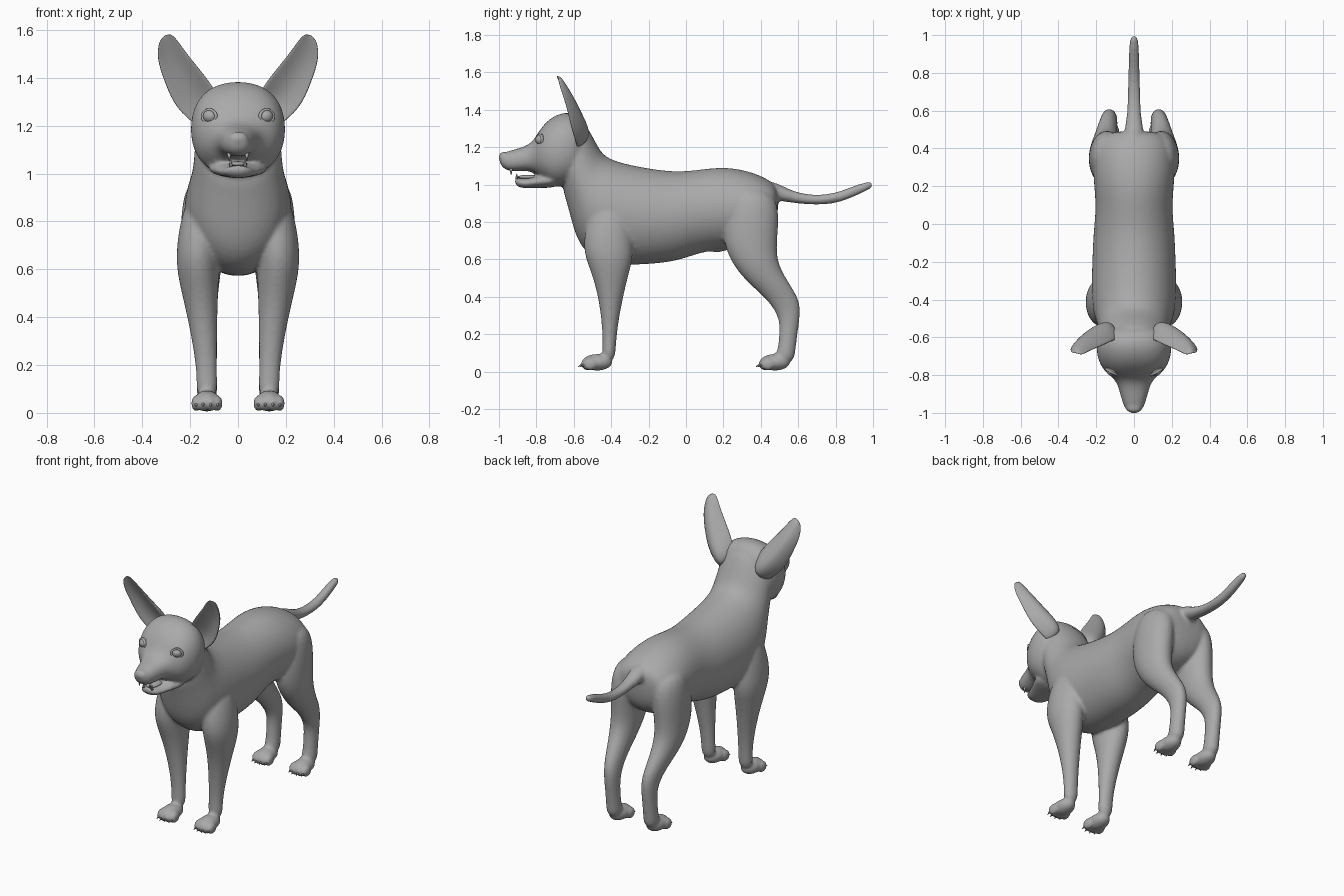
import bpy, bmesh
from math import sin, cos, pi, radians, copysign
from mathutils import Vector, Matrix, Euler

cube = bpy.data.objects.get("Cube")
if cube:
    bpy.data.objects.remove(cube, do_unlink=True)

grey = bpy.data.materials.new("plain_grey")
grey.use_nodes = True
COLOUR = (0.4, 0.4, 0.4, 1)
grey.diffuse_color = COLOUR
grey.node_tree.nodes["Principled BSDF"].inputs["Base Color"].default_value = COLOUR

SIDES = (("left", 1), ("right", -1))
SEGMENTS = 16


def finish(name, bm):
    """Turn a bmesh into a smooth shaded object."""
    bmesh.ops.recalc_face_normals(bm, faces=bm.faces)
    for face in bm.faces:
        face.smooth = True
    mesh = bpy.data.meshes.new(name)
    bm.to_mesh(mesh)
    bm.free()
    mesh.materials.append(grey)
    obj = bpy.data.objects.new(name, mesh)
    bpy.context.collection.objects.link(obj)
    return obj


def skin(bm, loops):
    """Bridge closed loops of points and cap both ends."""
    rings = [[bm.verts.new(p) for p in loop] for loop in loops]
    n = len(rings[0])
    for a, b in zip(rings, rings[1:]):
        for i in range(n):
            j = (i + 1) % n
            bm.faces.new((a[i], a[j], b[j], b[i]))
    bm.faces.new(rings[0])
    bm.faces.new(rings[-1][::-1])


def loft(bm, rows, side=1, power=1.0):
    """Each row: centre x, half width, then y and z of two opposite outline points."""
    swell = 6 / (4 + 2 * cos(2 * pi / SEGMENTS))   # offsets subdivision shrinkage
    loops = []
    for x, half, ya, za, yb, zb in rows:
        a, b = Vector((0, ya, za)), Vector((0, yb, zb))
        mid, arm = (a + b) / 2, (a - b) / 2 * swell
        loop = []
        for i in range(SEGMENTS):
            t = 2 * pi * i / SEGMENTS
            c, s = (copysign(abs(v) ** power, v) for v in (cos(t), sin(t)))
            loop.append(mid + arm * s + Vector((side * x + half * swell * c, 0, 0)))
        loops.append(loop)
    skin(bm, loops)


def ball(bm, centre, radii):
    place = Matrix.LocRotScale(Vector(centre), None, Vector(radii))
    bmesh.ops.create_uvsphere(bm, u_segments=16, v_segments=10, radius=1, matrix=place)


def spike(bm, base, pitch, radius, length):
    """Small cone; pitch turns it from up, through forward, to down."""
    turn = Matrix.Rotation(radians(pitch), 4, "X")
    place = Matrix.Translation(base) @ turn
    bmesh.ops.create_cone(bm, cap_ends=True, segments=8, radius1=radius,
                          radius2=radius * 0.15, depth=length, matrix=place)


# Outline rows
TORSO_AND_NECK = [
    (0, .13, .50, .98, .49, .80), (0, .20, .44, 1.03, .44, .70),
    (0, .22, .33, 1.075, .33, .66), (0, .21, .2, 1.095, .2, .655),
    (0, .20, .08, 1.08, .08, .64), (0, .215, -.05, 1.065, -.05, .59),
    (0, .22, -.2, 1.085, -.2, .575), (0, .225, -.33, 1.11, -.33, .57),
    (0, .22, -.42, 1.14, -.47, .585), (0, .20, -.46, 1.18, -.57, .67),
    (0, .185, -.49, 1.24, -.61, .80), (0, .18, -.53, 1.31, -.64, .92),
    (0, .17, -.57, 1.36, -.67, 1.0),
]
TAIL = [
    (0, .06, .44, 1.03, .46, .92), (0, .045, .52, .99, .52, .91),
    (0, .036, .6, .955, .59, .90), (0, .032, .7, .942, .7, .89),
    (0, .03, .8, .955, .81, .90), (0, .028, .89, .99, .91, .94),
    (0, .024, .96, 1.015, .97, .97), (0, .015, 1.0, 1.015, 1.0, .985),
]
HEAD = [
    (0, .15, -.52, 1.29, -.56, 1.03), (0, .19, -.58, 1.375, -.62, 1.0),
    (0, .2, -.65, 1.39, -.69, .985), (0, .185, -.73, 1.355, -.73, 1.0),
    (0, .155, -.785, 1.29, -.78, 1.04), (0, .10, -.82, 1.225, -.82, 1.07),
    (0, .08, -.87, 1.2, -.87, 1.075), (0, .065, -.93, 1.185, -.93, 1.07),
    (0, .05, -.975, 1.17, -.97, 1.08), (0, .03, -1.0, 1.155, -.995, 1.11),
]
JAW = [
    (0, .14, -.68, 1.06, -.68, .985), (0, .115, -.76, 1.06, -.76, .982),
    (0, .085, -.82, 1.04, -.82, .982), (0, .065, -.87, 1.03, -.87, .98),
    (0, .045, -.925, 1.04, -.91, .99),
]
FRONT_LEG = [
    (.14, .07, -.50, .92, -.30, .92), (.16, .09, -.54, .76, -.29, .76),
    (.17, .09, -.55, .64, -.28, .62), (.162, .08, -.505, .53, -.305, .53),
    (.15, .063, -.47, .41, -.335, .41), (.135, .047, -.448, .25, -.365, .25),
    (.13, .042, -.445, .14, -.375, .14), (.13, .045, -.45, .07, -.38, .05),
]
HIND_LEG = [
    (.12, .09, .24, 1.0, .46, .98), (.143, .096, .2, .82, .50, .86),
    (.15, .09, .2, .67, .485, .70), (.155, .08, .27, .54, .485, .60),
    (.15, .065, .36, .45, .52, .52), (.14, .05, .44, .38, .58, .43),
    (.13, .042, .50, .29, .618, .35), (.13, .04, .50, .2, .598, .22),
    (.13, .042, .49, .11, .585, .11), (.13, .045, .47, .07, .575, .04),
]
PAW_Y = (-.475, .475)
TOES = ((-.045, .012), (-.016, 0), (.016, 0), (.045, .012))

# Body: every fleshy part fused into one smooth skin
bm = bmesh.new()
loft(bm, TORSO_AND_NECK)
loft(bm, TAIL)
loft(bm, HEAD, power=.88)
loft(bm, JAW)
ball(bm, (0, .165, .68), (.035, .085, .042))        # belly fold
ball(bm, (0, -.975, 1.145), (.045, .028, .032))     # nose pad
for _, side in SIDES:
    loft(bm, FRONT_LEG, side)
    loft(bm, HIND_LEG, side)
    for y in PAW_Y:
        ball(bm, (side * .13, y, .05), (.056, .085, .045))
        for dx, back in TOES:
            ball(bm, (side * .13 + dx, y - .05 + back, .04), (.021, .04, .034))
body = finish("body", bm)
body.modifiers.new("round", "SUBSURF").levels = 2
body.modifiers["round"].render_levels = 2
fuse = body.modifiers.new("fuse", "REMESH")
fuse.mode = "VOXEL"
fuse.voxel_size = 0.01
fuse.use_smooth_shade = True
relax = body.modifiers.new("relax", "SMOOTH")
relax.factor = 0.5
relax.iterations = 5

# Claws
bm = bmesh.new()
for _, side in SIDES:
    for y in PAW_Y:
        for dx, back in TOES:
            spike(bm, (side * .13 + dx, y - .088 + back, .033), 115, .009, .03)
finish("claws", bm)

# Teeth and tongue
bm = bmesh.new()
for _, side in SIDES:
    spike(bm, (side * .037, -.935, 1.068), 180, .009, .035)
    spike(bm, (side * .03, -.905, 1.045), 0, .008, .03)
finish("teeth", bm)
bm = bmesh.new()
ball(bm, (0, -.84, 1.04), (.04, .065, .012))
finish("tongue", bm)

# Ears: cupped crescents given by inner edge, outer edge and cup depth
EAR = [
    ((.06, -.61, 1.30), (.16, -.59, 1.17), .07),
    ((.09, -.63, 1.37), (.21, -.60, 1.21), .10),
    ((.14, -.655, 1.44), (.28, -.62, 1.27), .09),
    ((.205, -.675, 1.51), (.33, -.645, 1.41), .06),
    ((.245, -.69, 1.565), (.35, -.67, 1.49), .035),
    ((.28, -.70, 1.592), (.33, -.69, 1.57), .015),
]
for label, side in SIDES:
    loops = []
    for inner, outer, depth in EAR:
        a, b = Vector(inner), Vector(outer)
        front = [(t, .45 * depth) for t in (0, .25, .5, .75, 1)]
        behind = [(t, depth + .012) for t in (.75, .5, .25)]
        loop = [a.lerp(b, t) + Vector((0, d * sin(pi * t), 0)) for t, d in front + behind]
        loops.append([Vector((side * p.x, p.y, p.z)) for p in loop])
    bm = bmesh.new()
    skin(bm, loops)
    ear = finish("ear_" + label, bm)
    sub = ear.modifiers.new("round", "SUBSURF")
    sub.levels = sub.render_levels = 2

# Eyes with lids
for label, side in SIDES:
    bm = bmesh.new()
    ball(bm, (side * .114, -.772, 1.24), (.033, .033, .03))
    finish("eye_" + label, bm)
    bpy.ops.mesh.primitive_torus_add(
        major_radius=.032, minor_radius=.007, major_segments=24, minor_segments=8,
        location=(side * .12, -.784, 1.24), rotation=(pi / 2, 0, side * radians(28)))
    lid = bpy.context.object
    lid.name = "eyelid_" + label
    lid.scale = (1, .85, 1)
    lid.data.materials.append(grey)
    bpy.ops.object.shade_smooth()
